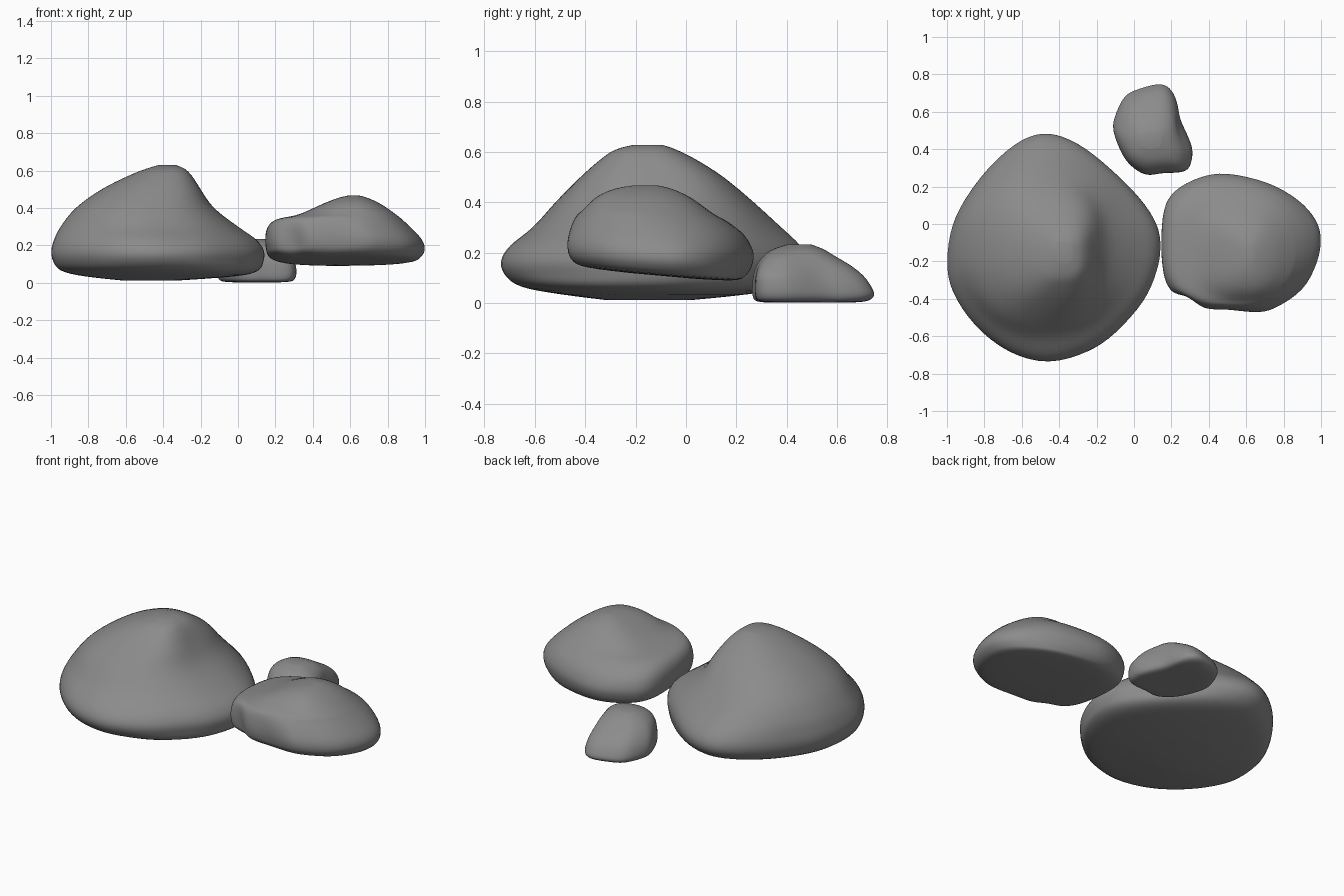
import bpy, bmesh
from math import atan2, cos, sin

if "Cube" in bpy.data.objects:
    bpy.data.objects.remove(bpy.data.objects["Cube"])

grey = bpy.data.materials.new("dark_stone")
grey.diffuse_color = (.26, .26, .26, 1)
grey.use_nodes = True
grey.node_tree.nodes["Principled BSDF"].inputs["Base Color"].default_value = grey.diffuse_color


def spline(p0, p1, p2, p3, t):
    """Catmull-Rom blend of four equal-length tuples."""
    return tuple(0.5 * (2 * b + (c - a) * t + (2 * a - 5 * b + 4 * c - d) * t * t
                        + (3 * b - a - 3 * c + d) * t ** 3)
                 for a, b, c, d in zip(p0, p1, p2, p3))


def refine(pts, steps, closed):
    n, out = len(pts), []
    pick = (lambda i: pts[i % n]) if closed else (lambda i: pts[max(0, min(n - 1, i))])
    for i in range(n if closed else n - 1):
        for k in range(steps):
            out.append(spline(pick(i - 1), pick(i), pick(i + 1), pick(i + 2), k / steps))
    return out if closed else out + [pts[-1]]


def rounded(u, v, left, right):
    """Point on a superellipse in the direction of (u, v)."""
    a = atan2(v, u)
    c, s = cos(a), sin(a)
    p = (left + right) / 2 + (right - left) / 2 * c
    r = (abs(c) ** p + abs(s) ** p) ** (-1 / p)
    return r * c, r * s


def rock(name, plan, layers, left, right):
    """Loft the plan through layers of (z, x0, x1, y0, y1, slope in y, roundness)."""
    outline = refine(plan, 4, True)
    xs, ys = [p[0] for p in outline], [p[1] for p in outline]
    lx, hx, ly, hy = min(xs), max(xs), min(ys), max(ys)
    yc = (ly + hy) / 2
    bm = bmesh.new()
    rings = []
    for z, x0, x1, y0, y1, s, w in refine(layers, 4, False):
        ring = []
        for x, y in outline:
            u, v = 2 * (x - lx) / (hx - lx) - 1, 2 * (y - ly) / (hy - ly) - 1
            ru, rv = rounded(u, v, left, right)
            u, v = u + (ru - u) * w, v + (rv - v) * w
            px = x0 + (u + 1) / 2 * (x1 - x0)
            py = y0 + (v + 1) / 2 * (y1 - y0)
            ring.append(bm.verts.new((px, py, max(0, z + s * (py - yc)))))
        rings.append(ring)
    n = len(outline)
    for a, b in zip(rings, rings[1:]):
        for i in range(n):
            j = (i + 1) % n
            bm.faces.new((a[i], a[j], b[j], b[i]))
    bm.faces.new(rings[0])
    bm.faces.new(rings[-1])
    # soften the loft a little
    for _ in range(4):
        bmesh.ops.smooth_vert(bm, verts=bm.verts, factor=.4, use_axis_x=True,
                              use_axis_y=True, use_axis_z=True)
    bmesh.ops.recalc_face_normals(bm, faces=bm.faces)
    for f in bm.faces:
        f.smooth = True
    me = bpy.data.meshes.new(name)
    bm.to_mesh(me)
    bm.free()
    me.materials.append(grey)
    ob = bpy.data.objects.new(name, me)
    bpy.context.collection.objects.link(ob)


# Large boulder with an off-centre peak
rock("large_rock",
     [(-.46, .485), (-.3, .43), (-.13, .3), (.03, .14), (.12, 0), (.14, -.12), (.12, -.25),
      (.05, -.41), (-.1, -.58), (-.25, -.68), (-.46, -.735), (-.67, -.68), (-.85, -.54),
      (-.97, -.36), (-1, -.2), (-.97, 0), (-.88, .17), (-.75, .33), (-.6, .45)],
     [(.01, -.6, -.35, -.3, 0, 0, .5), (.035, -.83, 0, -.5, .25, 0, .4),
      (.065, -.95, .11, -.66, .4, 0, .2), (.115, -.99, .137, -.725, .47, 0, 0),
      (.17, -1, .14, -.738, .485, 0, 0), (.23, -.985, .1, -.7, .455, 0, .1),
      (.3, -.95, 0, -.61, .38, 0, .35), (.4, -.87, -.13, -.52, .27, 0, .7),
      (.5, -.73, -.2, -.42, .15, 0, 1), (.57, -.59, -.245, -.34, .04, 0, 1),
      (.61, -.49, -.285, -.28, -.04, 0, 1), (.63, -.42, -.335, -.2, -.1, 0, 1)], 2.2, 3)

# Medium rock, raised, with a shelf on its left
rock("medium_rock",
     [(.18, -.33), (.22, -.37), (.3, -.39), (.38, -.45), (.5, -.455), (.65, -.47), (.75, -.45),
      (.9, -.35), (.98, -.2), (1, -.07), (.97, .03), (.88, .13), (.72, .22), (.5, .272),
      (.35, .25), (.22, .18), (.16, .08), (.145, -.1), (.155, -.25)],
     [(.108, .45, .75, -.2, 0, -.09, .6), (.115, .25, .93, -.4, .19, -.09, .5),
      (.14, .165, .98, -.455, .24, -.09, .2), (.18, .15, 1, -.47, .265, -.08, 0),
      (.23, .145, .985, -.47, .27, -.07, .1), (.29, .155, .93, -.455, .235, -.06, .5),
      (.335, .2, .88, -.435, .165, -.04, .9), (.36, .32, .85, -.41, .11, -.03, 1),
      (.42, .45, .765, -.355, .02, -.01, 1), (.455, .54, .69, -.28, -.06, 0, 1),
      (.468, .6, .64, -.2, -.12, 0, 1)], 2.7, 2.2)

# Small rock at the back
rock("small_rock",
     [(.14, .745), (.2, .71), (.23, .64), (.245, .56), (.29, .46), (.31, .39), (.295, .31),
      (.25, .28), (.15, .275), (.07, .265), (0, .3), (-.06, .37), (-.11, .5), (-.1, .58),
      (-.05, .68), (.03, .72)],
     [(.002, 0, .2, .35, .62, 0, 0), (.006, -.085, .285, .28, .715, 0, 0),
      (.03, -.11, .31, .263, .75, 0, 0), (.07, -.113, .313, .262, .735, 0, 0),
      (.11, -.105, .305, .266, .705, 0, 0), (.15, -.085, .28, .28, .655, 0, .2),
      (.185, -.055, .25, .305, .595, 0, .5), (.215, -.01, .2, .345, .545, 0, .8),
      (.235, .04, .14, .41, .49, 0, 1)], 2.5, 2.5)
